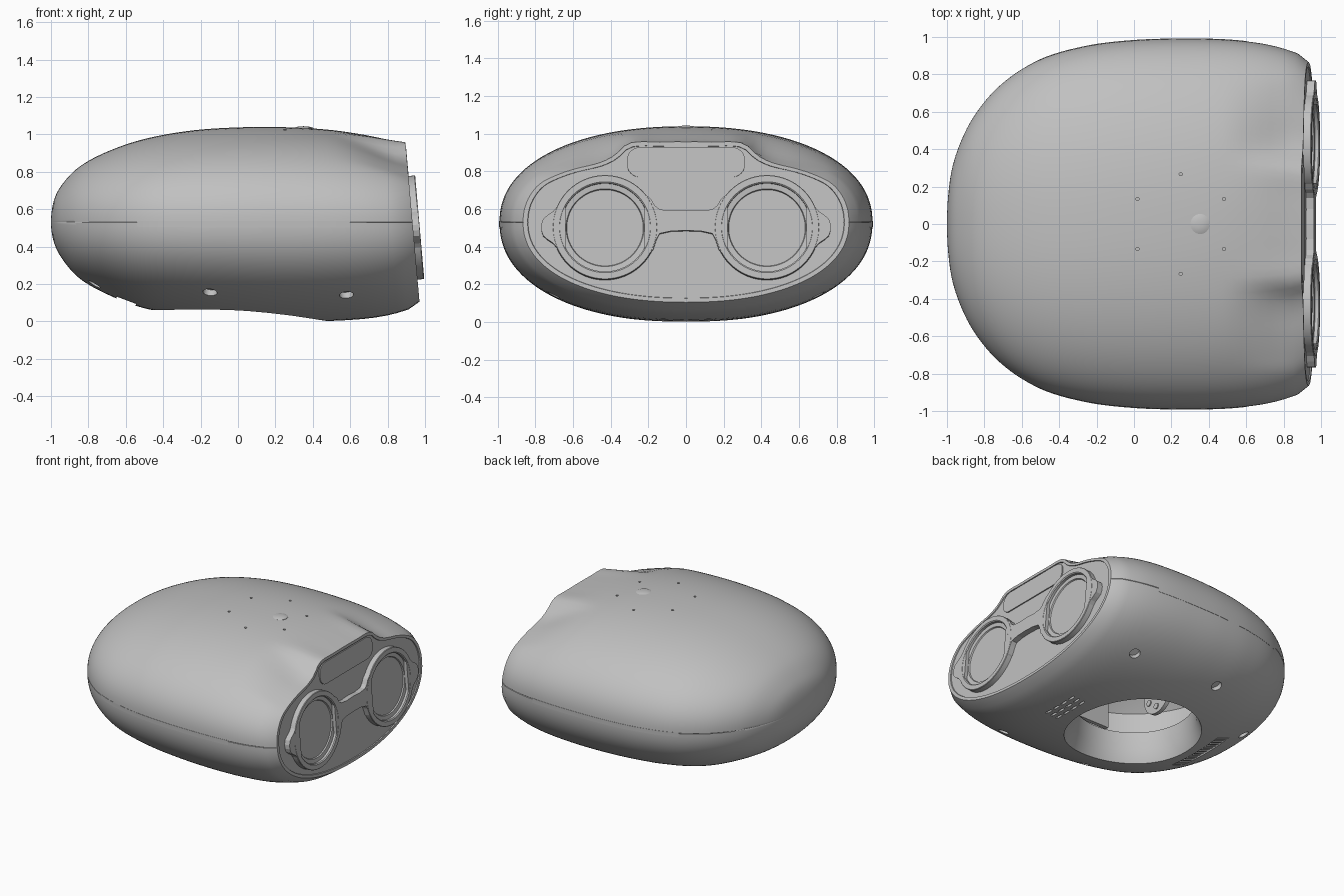
import bpy, bmesh, math
from mathutils import Matrix, Vector

cube = bpy.data.objects.get("Cube")
if cube:
    bpy.data.objects.remove(cube, do_unlink=True)

grey = bpy.data.materials.new("shell_grey")
grey.use_nodes = True
GREY = (0.53, 0.53, 0.53, 1)
grey.diffuse_color = GREY
grey.node_tree.nodes["Principled BSDF"].inputs["Base Color"].default_value = GREY


# ---------- helpers ----------
def make(name, bm):
    bmesh.ops.recalc_face_normals(bm, faces=bm.faces)
    mesh = bpy.data.meshes.new(name)
    bm.to_mesh(mesh)
    bm.free()
    mesh.materials.append(grey)
    obj = bpy.data.objects.new(name, mesh)
    bpy.context.collection.objects.link(obj)
    return obj


def smooth(obj):
    bpy.ops.object.select_all(action="DESELECT")
    obj.select_set(True)
    bpy.context.view_layer.objects.active = obj
    bpy.ops.object.shade_smooth_by_angle(angle=math.radians(30))


def loft(bm, rings, M=Matrix()):
    """Skin a list of point rings; a ring of one point is a pole."""
    rows = [[bm.verts.new(M @ Vector(p)) for p in ring] for ring in rings]
    for a, b in zip(rows, rows[1:]):
        n = max(len(a), len(b))
        for i in range(n):
            j = (i + 1) % n
            if len(a) == 1:
                bm.faces.new((a[0], b[i], b[j]))
            elif len(b) == 1:
                bm.faces.new((a[i], a[j], b[0]))
            else:
                bm.faces.new((a[i], a[j], b[j], b[i]))
    for row in (rows[0], rows[-1]):
        if len(row) > 2:
            bm.faces.new(row)


def lathe(bm, profile, M=Matrix(), n=64):
    turns = [math.tau * i / n for i in range(n)]
    loft(bm, [[(r * math.cos(t), r * math.sin(t), z) for t in turns] if r else [(0, 0, z)]
              for r, z in profile], M)


def rod(bm, r, h, M, n=24):
    lathe(bm, [(0, -h), (r, -h), (r, h), (0, h)], M, n)


def prism(bm, pts, z0, z1, M=Matrix()):
    loft(bm, [[(x, y, z) for x, y in pts] for z in (z0, z1)], M)


def box(bm, sx, sy, sz, M):
    prism(bm, [(-sx, -sy), (sx, -sy), (sx, sy), (-sx, sy)], -sz, sz, M)


def curve(xs, ys, x):
    """Smooth interpolation through a few points."""
    n = len(xs)
    k = max([i for i in range(n - 1) if xs[i] <= x] or [0])

    def slope(i):
        a, b = max(i - 1, 0), min(i + 1, n - 1)
        return (ys[b] - ys[a]) / (xs[b] - xs[a])
    h = xs[k + 1] - xs[k]
    t = min((x - xs[k]) / h, 1)
    s = t * t * (3 - 2 * t)
    return (ys[k] * (1 - s) + ys[k + 1] * s
            + h * t * (1 - t) * ((1 - t) * (slope(k) - (ys[k + 1] - ys[k]) / h)
                                 - t * (slope(k + 1) - (ys[k + 1] - ys[k]) / h))
            + (ys[k + 1] - ys[k]) * (t - s))


def ramp(a, b, x):
    t = min(max((x - a) / (b - a), 0), 1)
    return t * t * (3 - 2 * t)


# ---------- shell shape: x, half width, top, bottom ----------
MID, FRONT, TILT, POWER = 0.53, 0.933, 0.088, 2.2
STATIONS = [(-1, 0, .53, .53), (-.98, .26, .66, .41), (-.93, .43, .745, .32),
            (-.85, .585, .825, .232), (-.7, .755, .907, .145), (-.5, .88, .975, .07),
            (-.25, .952, 1.02, .03), (0, .982, 1.037, .01), (.25, .99, 1.038, 0),
            (.5, .985, 1.024, .003), (.7, .962, .998, .02), (.85, .922, .969, .055),
            (.9, .897, .961, .08), (FRONT, .865, .957, .105)]
US = [math.sqrt(s[0] + 1) for s in STATIONS]
DENT_Y = [0, .15, .28, .33, .38, .47, .6, .7, .8, 1]
DENT_Z = [0, .003, .014, 0, -.04, -.06, -.046, -.028, -.004, 0]


def size(x):
    u = math.sqrt(max(x + 1, 0))
    return [curve(US, [s[i] for s in STATIONS], u) for i in (1, 2, 3)]


def bulge(v):
    """Fuller than a circle: superellipse coordinate from a sine or cosine."""
    return math.copysign(abs(v) ** (2 / POWER), v)


def surface(x, angle, grow=1.0):
    w, top, low = size(x)
    y, s = w * bulge(math.cos(angle)), bulge(math.sin(angle))
    z = MID + (top - MID if s > 0 else MID - low) * s
    if s > 0:
        z += curve(DENT_Y, DENT_Z, abs(y)) * ramp(.48, .93, x)
    y, z = y * grow, MID + (z - MID) * grow
    return (x + TILT * (MID - z) * ramp(.3, FRONT, x), y, z)


def under(x, y):
    w, top, low = size(x)
    return Vector((x, y, MID - (MID - low) * (1 - abs(y / w) ** POWER) ** (1 / POWER)))


def under_frame(x, y):
    """Frame on the underside with z pointing into the shell."""
    e, p = 0.01, under(x, y)
    n = (under(x + e, y) - p).cross(under(x, y + e) - p).normalized()
    t = Vector((0, 1, 0)).cross(n).normalized()
    return Matrix.Translation(p) @ Matrix((t, n.cross(t), n)).transposed().to_4x4()


# ---------- shell ----------
seam = 0.003
angles = sorted([math.tau * i / 144 for i in range(144)]
                + [seam, math.pi - seam, math.pi + seam, math.tau - seam])
rings = [[(-1, 0, MID)]]
for i in range(1, 65):
    x = (US[-1] * i / 64) ** 2 - 1
    rings.append([surface(x, a, .997 if abs(math.sin(a)) < .001 else 1) for a in angles])
edge = rings[-1]
for sy, sz, depth in ((.972, .95, 0), (.969, .946, .007)):
    rings.append([(FRONT - TILT * (z - MID) * sz - depth, y * sy, MID + (z - MID) * sz)
                  for x, y, z in edge])
bm = bmesh.new()
loft(bm, rings)
shell = make("shell", bm)

# ---------- openings: neck, screws, ports, speaker, grille recess ----------
bm = bmesh.new()
lathe(bm, [(0, -.1), (.485, -.1), (.478, .03), (.455, .08), (.43, .15), (.415, .28),
           (.68, .28), (.68, .58), (.52, .75), (.3, .88), (0, .88)], n=96)
for i in range(6):
    a = math.tau * (i + .5) / 6
    x, y = .25 + .267 * math.cos(a), .267 * math.sin(a)
    rod(bm, .009, .03, Matrix.Translation((x, y, size(x)[1])), 12)
for side in (-1, 1):
    for x, y in ((.58, .7), (-.15, .7), (-.77, .25)):
        rod(bm, .038, .035, under_frame(x, y * side))
for row in range(3):
    for i in range(4):
        box(bm, .008, .028, .025, under_frame(.57 + .045 * row, (i - 1.5) * .08))
GRILLE = under_frame(-.6, 0)
box(bm, .055, .24, .03, GRILLE)
cutter = make("opening_cutter", bm)
cutter.hide_render = True
cut = shell.modifiers.new("openings", "BOOLEAN")
cut.object, cut.operation, cut.solver = cutter, "DIFFERENCE", "EXACT"
bpy.context.view_layer.objects.active = shell
bpy.ops.object.modifier_apply(modifier=cut.name)
bpy.data.objects.remove(cutter, do_unlink=True)
smooth(shell)

# ---------- grille slats, sunk in the recess ----------
bm = bmesh.new()
for i in range(15):
    box(bm, .055, .007, .011, GRILLE @ Matrix.Translation((0, (i - 7) * .032, .022)))
make("grille_slats", bm)

# ---------- side strips along the seam ----------
for side, name in ((1, "left_strip"), (-1, "right_strip")):
    bm = bmesh.new()
    rings = []
    for i in range(41):
        x = -.54 + 1.14 * i / 40
        ring = [surface(x, a, g) for a, g in ((-.04, .99), (-.04, 1.002), (.008, 1.002), (.008, .99))]
        rings.append([(px, py * side, pz) for px, py, pz in ring])
    loft(bm, rings)
    smooth(make(name, bm))

# ---------- top button ----------
bm = bmesh.new()
lathe(bm, [(0, -.02), (.055, -.02), (.055, .001), (.04, .007), (.02, .01), (0, .011)],
      Matrix.Translation((.35, 0, size(.35)[1] - .002)), 32)
smooth(make("top_button", bm))

# ---------- face frame: local x is across, y is up, z is outward ----------
up = Vector((-TILT, 0, 1)).normalized()
out = Vector((1, 0, TILT)).normalized()
FACE = (Matrix.Translation((FRONT, 0, MID))
        @ Matrix((Vector((0, 1, 0)), up, out)).transposed().to_4x4())

# goggles: a ring with lens and an outer tab on each side, then the bridge
TAB = [(.64, .14), (.68, .085), (.705, .055), (.735, .035), (.758, .015), (.768, -.015),
       (.768, -.045), (.758, -.075), (.735, -.095), (.705, -.115), (.68, -.145), (.64, -.2)]
for side, name in ((1, "left"), (-1, "right")):
    bm = bmesh.new()
    lathe(bm, [(0, -.02), (.278, -.02), (.278, .032), (.275, .036), (.242, .036),
               (.235, .03), (.235, .012), (.207, .009), (.203, 0), (0, 0)],
          FACE @ Matrix.Translation((.43 * side, -.03, 0)), 96)
    smooth(make(name + "_eye_ring", bm))
    bm = bmesh.new()
    prism(bm, [(x * side, y) for x, y in TAB], -.02, .035, FACE)
    make(name + "_tab", bm)

half = [(0, .062), (.08, .058), (.14, .065), (.165, .085), (.185, .12), (.22, .15),
        (.22, -.19), (.175, -.15), (.155, -.09), (.14, -.063), (.08, -.05), (0, -.047)]
bm = bmesh.new()
prism(bm, half + [(-x, y) for x, y in reversed(half[1:-1])], -.02, .035, FACE)
make("goggle_bridge", bm)

# forehead window
pts = []
for cx, cy, start in ((.245, .333, 0), (-.245, .333, 1), (-.245, .307, 2), (.245, .307, 3)):
    for i in range(9):
        a = (start + i / 8) * math.pi / 2
        pts.append((cx + .068 * math.cos(a), cy + .066 * math.sin(a)))
bm = bmesh.new()
prism(bm, pts, -.02, .001, FACE)
make("forehead_window", bm)

# ---------- inner mount seen through the neck ----------
bm = bmesh.new()
for side in (-1, 1):
    box(bm, .16, .015, .2, Matrix.Translation((.05, .42 * side, .5)))
    box(bm, .03, .03, .24, Matrix.Translation((.35, .3 * side, .56)))
box(bm, .4, .4, .015, Matrix.Translation((0, 0, .74)))
make("inner_frame", bm)
bm = bmesh.new()
turn = Matrix.Translation((-.3, -.1, .48)) @ Matrix.Rotation(math.pi / 2, 4, "Y")
rod(bm, .13, .015, turn, 48)
for i in range(5):
    a = math.tau * i / 5
    rod(bm, .022, .022, turn @ Matrix.Translation((.08 * math.cos(a), .08 * math.sin(a), 0)))
box(bm, .015, .08, .13, Matrix.Translation((-.3, -.1, .62)))
smooth(make("inner_bracket", bm))
